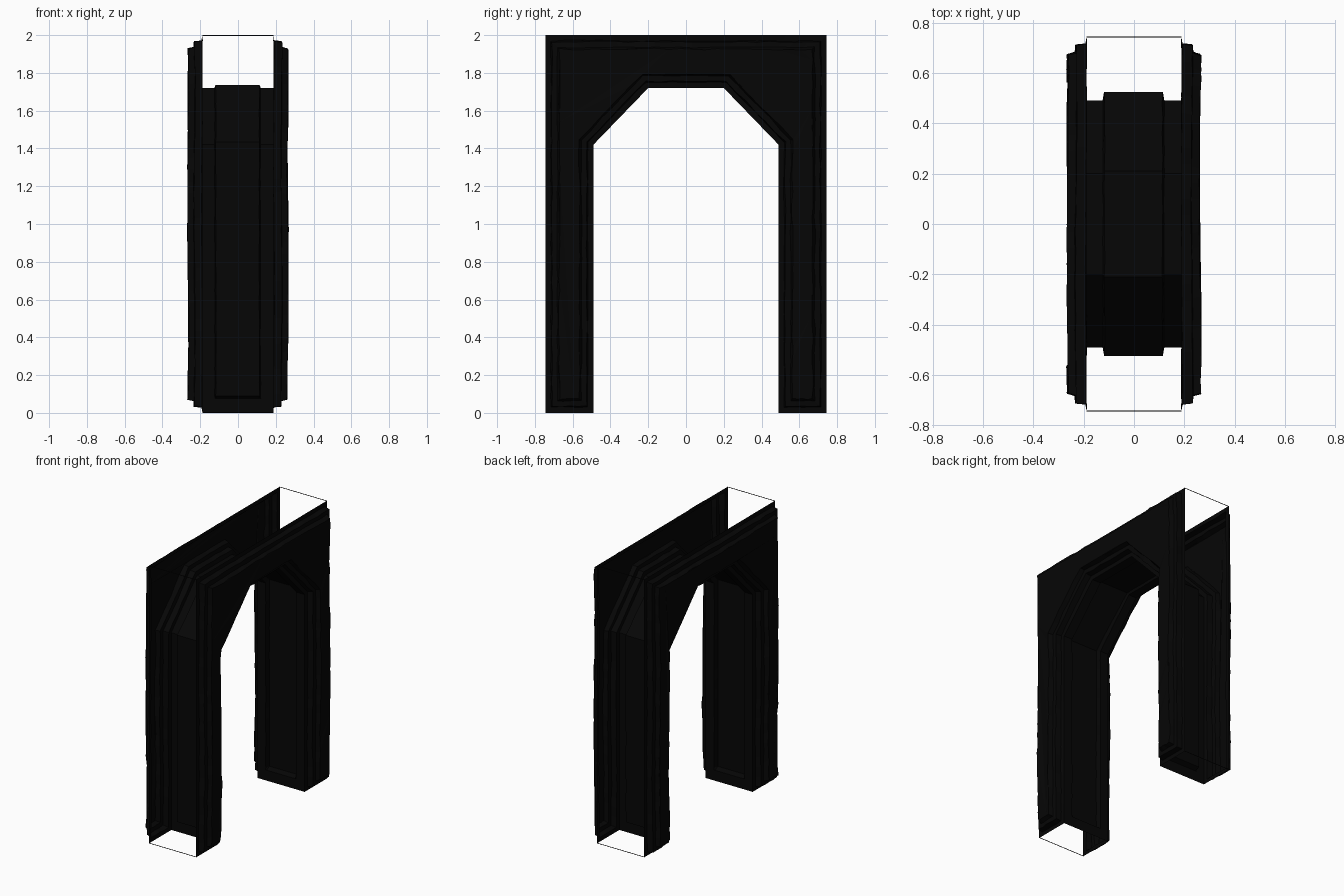
import bpy, bmesh, random
from mathutils import Vector
from math import sin

random.seed(4)
cube = bpy.data.objects.get("Cube")
if cube:
    bpy.data.objects.remove(cube)

# Single near-black stone colour
black = bpy.data.materials.new("charcoal black")
black.use_nodes = True
colour = (0.0018, 0.0018, 0.0018, 1)
black.diffuse_color = colour
shader = next(n for n in black.node_tree.nodes if n.type == 'BSDF_PRINCIPLED')
shader.inputs["Base Color"].default_value = colour
shader.inputs["Roughness"].default_value = 0.9


def finish(name, bm):
    bmesh.ops.recalc_face_normals(bm, faces=bm.faces)
    mesh = bpy.data.meshes.new(name)
    bm.to_mesh(mesh)
    bm.free()
    mesh.materials.append(black)
    obj = bpy.data.objects.new(name, mesh)
    bpy.context.collection.objects.link(obj)


def half_to_full(points):
    """Mirror a path on the -y side to make the whole arch."""
    return points + [(-y, z) for y, z in reversed(points)]


def inset(points, d):
    """Mitred inset of a clockwise outline."""
    result = []
    for i, p in enumerate(points):
        a = (p - points[i - 1]).normalized()
        b = (points[(i + 1) % len(points)] - p).normalized()
        na, nb = Vector((a.y, -a.x)), Vector((b.y, -b.x))
        result.append(p + (na + nb) * d / (1 + na.dot(nb)))
    return result


def resample(points, base, step=0.07):
    """Split each edge by the base outline's lengths, so rings match."""
    result = []
    for i, p in enumerate(points):
        j = (i + 1) % len(points)
        n = max(1, round((base[j] - base[i]).length / step))
        result += [p.lerp(points[j], k / n) for k in range(n)]
    return result


def wobble(amount):
    return random.uniform(-amount, amount)


opening = half_to_full([(-0.49, 0), (-0.49, 1.42), (-0.2, 1.72)])
outline = [Vector(p) for p in
           [(-0.745, 0), (-0.745, 2), (0.745, 2), (0.745, 0)] + opening[::-1]]


# Stepped face slabs: (inset, x, roughness) for each ring
def arch_face(name, side):
    tiers = [(0, 0.188, 0.0), (0.03, 0.19, 0.003), (0.035, 0.23, 0.004),
             (0.064, 0.232, 0.004), (0.074, 0.263, 0.005)]
    bm = bmesh.new()
    rings = []
    for d, x, rough in tiers:
        ring = []
        for p in resample(inset(outline, d), outline):
            wave = 0.8 * rough * sin(5 * p.y + 4 * p.x + side)
            ring.append(bm.verts.new((side * (x + wave + wobble(rough) / 2),
                                      p.x + wobble(rough), p.y + wobble(rough))))
        rings.append(ring)
    for low, high in zip(rings, rings[1:]):
        for i in range(len(low)):
            bm.faces.new((low[i - 1], low[i], high[i], high[i - 1]))
    # The concave cap needs a valid normal before it is cut into triangles
    cap = bm.faces.new(rings[-1])
    cap.normal_update()
    bmesh.ops.triangulate(bm, faces=[cap], ngon_method='EAR_CLIP')
    finish(name, bm)


arch_face("left_arch_face", 1)
arch_face("right_arch_face", -1)

# Lining of the opening, with a recessed panel along its middle
edge = half_to_full([(-0.49, 0), (-0.49, 0.075), (-0.49, 0.09),
                     (-0.49, 1.42), (-0.2, 1.72)])
recess = half_to_full([(-0.49, 0), (-0.49, 0.075), (-0.525, 0.09),
                       (-0.525, 1.435), (-0.21, 1.737)])
edge_base = [Vector(p) for p in edge]
last = len(resample(edge_base, edge_base)) - round(2 * 0.49 / 0.07)
bm = bmesh.new()
columns = []
for x, path in [(-0.188, edge), (-0.123, edge), (-0.117, recess),
                (0.113, recess), (0.119, edge), (0.188, edge)]:
    points = resample([Vector(p) for p in path], edge_base)[:last + 1]
    rough = 0 if abs(x) > 0.15 else 0.002
    columns.append([bm.verts.new((x + wobble(rough), p.x, p.y)) for p in points])
for a, b in zip(columns, columns[1:]):
    for i in range(len(a) - 1):
        bm.faces.new((a[i], a[i + 1], b[i + 1], b[i]))
finish("opening_lining", bm)

# Thin ties joining the two faces across the open ends
for y, end in [(-0.743, "front"), (0.743, "back")]:
    for z, level in [(0.002, "bottom"), (1.998, "top")]:
        bm = bmesh.new()
        bmesh.ops.create_cube(bm, size=1)
        for v in bm.verts:
            v.co = Vector((v.co.x * 0.376, v.co.y * 0.003 + y, v.co.z * 0.003 + z))
        finish(f"{end}_{level}_tie", bm)
